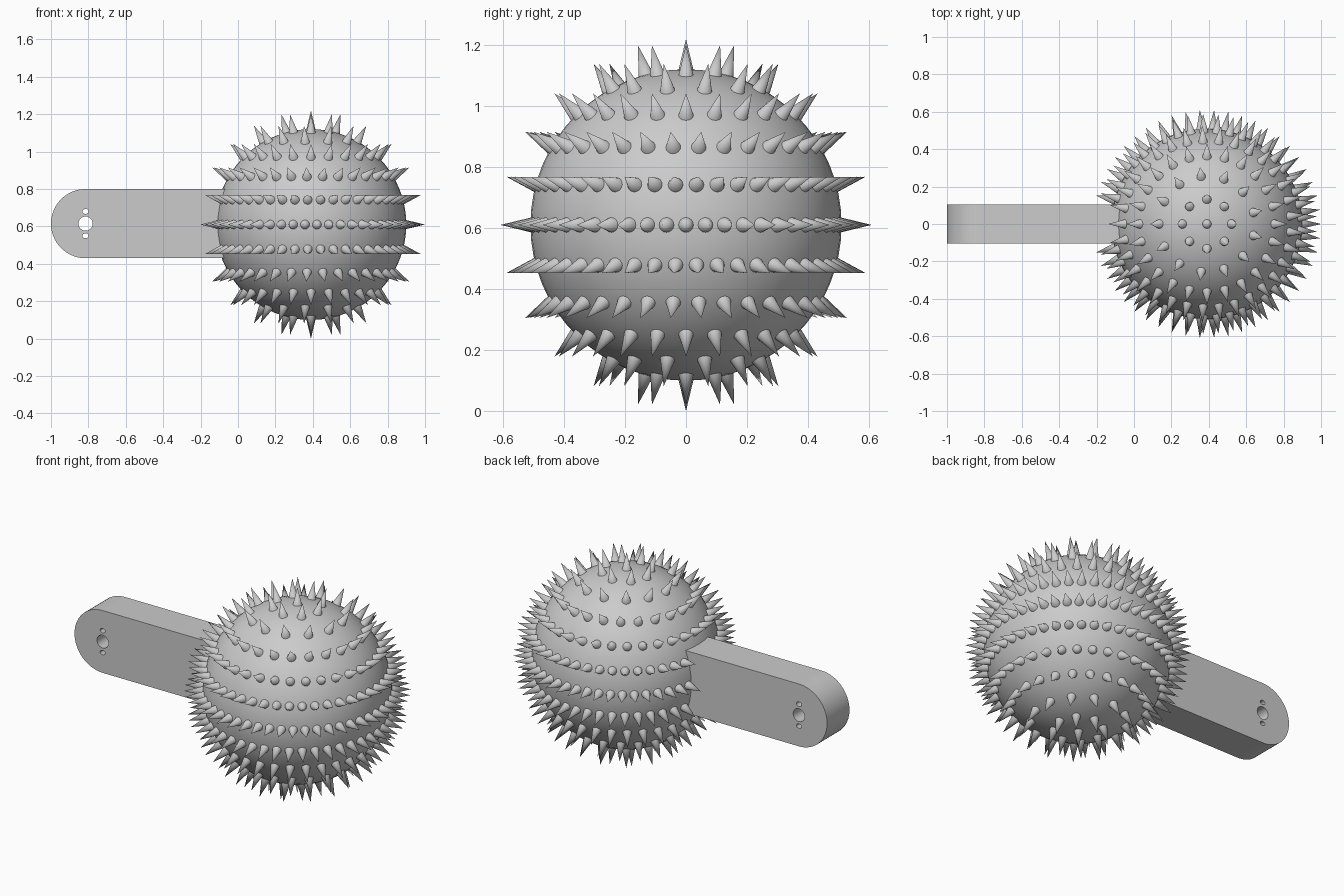
import bpy, bmesh, math
from mathutils import Matrix, Vector

cube = bpy.data.objects.get("Cube")
if cube:
    bpy.data.objects.remove(cube, do_unlink=True)

GREY = (0.6, 0.6, 0.6, 1)
metal = bpy.data.materials.new("grey metal")
metal.use_nodes = True
metal.diffuse_color = GREY
metal.node_tree.nodes["Principled BSDF"].inputs["Base Color"].default_value = GREY

CENTRE = Vector((0.39, 0, 0.61))
BALL_R, TIP_R, ROOT_R = 0.51, 0.61, 0.485


def finish(obj, angle):
    """Give the part its material and smooth its round faces."""
    bpy.ops.object.select_all(action='DESELECT')
    obj.select_set(True)
    bpy.context.view_layer.objects.active = obj
    if obj.type == 'CURVE':
        bpy.ops.object.convert(target='MESH')
        obj = bpy.context.view_layer.objects.active
    obj.data.materials.clear()
    obj.data.materials.append(metal)
    bpy.ops.object.shade_smooth_by_angle(angle=math.radians(angle))


def mesh_object(name, bm):
    mesh = bpy.data.meshes.new(name)
    bm.to_mesh(mesh)
    bm.free()
    obj = bpy.data.objects.new(name, mesh)
    bpy.context.collection.objects.link(obj)
    return obj


# Ball
bm = bmesh.new()
bmesh.ops.create_uvsphere(bm, u_segments=48, v_segments=32, radius=BALL_R,
                          matrix=Matrix.Translation(CENTRE))
finish(mesh_object("ball", bm), 40)

# Spikes: one at each pole and rings every 15 degrees of latitude
bm = bmesh.new()


def add_spike(lat, lon):
    way = Vector((math.cos(lat) * math.cos(lon), math.cos(lat) * math.sin(lon),
                  math.sin(lat)))
    place = Matrix.Translation(CENTRE + way * (ROOT_R + TIP_R) / 2)
    turn = way.to_track_quat('Z', 'Y').to_matrix().to_4x4()
    bmesh.ops.create_cone(bm, cap_ends=True, segments=16, radius1=0.03, radius2=0,
                          depth=TIP_R - ROOT_R, matrix=place @ turn)


for ring, count in enumerate((50, 45, 33, 24, 13, 8, 1)):
    for side in ((1,) if ring == 0 else (1, -1)):
        for i in range(count):
            add_spike(side * math.radians(15 * ring), math.pi + math.tau * i / count)
finish(mesh_object("spikes", bm), 50)

# Handle: round-ended bar with three through holes
HALF_H, END_X = 0.185, -0.815
curve = bpy.data.curves.new("handle", 'CURVE')
curve.dimensions = '2D'
curve.fill_mode = 'BOTH'
curve.extrude = 0.105


def outline(points):
    spline = curve.splines.new('POLY')
    spline.points.add(len(points) - 1)
    for p, (x, y) in zip(spline.points, points):
        p.co = (x, y, 0, 1)
    spline.use_cyclic_u = True


def arc(cy, rx, ry, start, sweep, steps):
    angles = [math.radians(start + sweep * i / steps) for i in range(steps + 1)]
    return [(END_X + rx * math.cos(a), cy + ry * math.sin(a)) for a in angles]


outline(arc(0, HALF_H, HALF_H, 90, 180, 32) + [(0.1, -HALF_H), (0.1, HALF_H)])
for cy, rx, ry in ((0, 0.038, 0.038), (0.065, 0.017, 0.013), (-0.065, 0.017, 0.013)):
    outline(arc(cy, rx, ry, 0, 360, 24)[:-1])

handle = bpy.data.objects.new("handle", curve)
bpy.context.collection.objects.link(handle)
handle.rotation_euler.x = math.pi / 2
handle.location.z = 0.615
finish(handle, 40)
